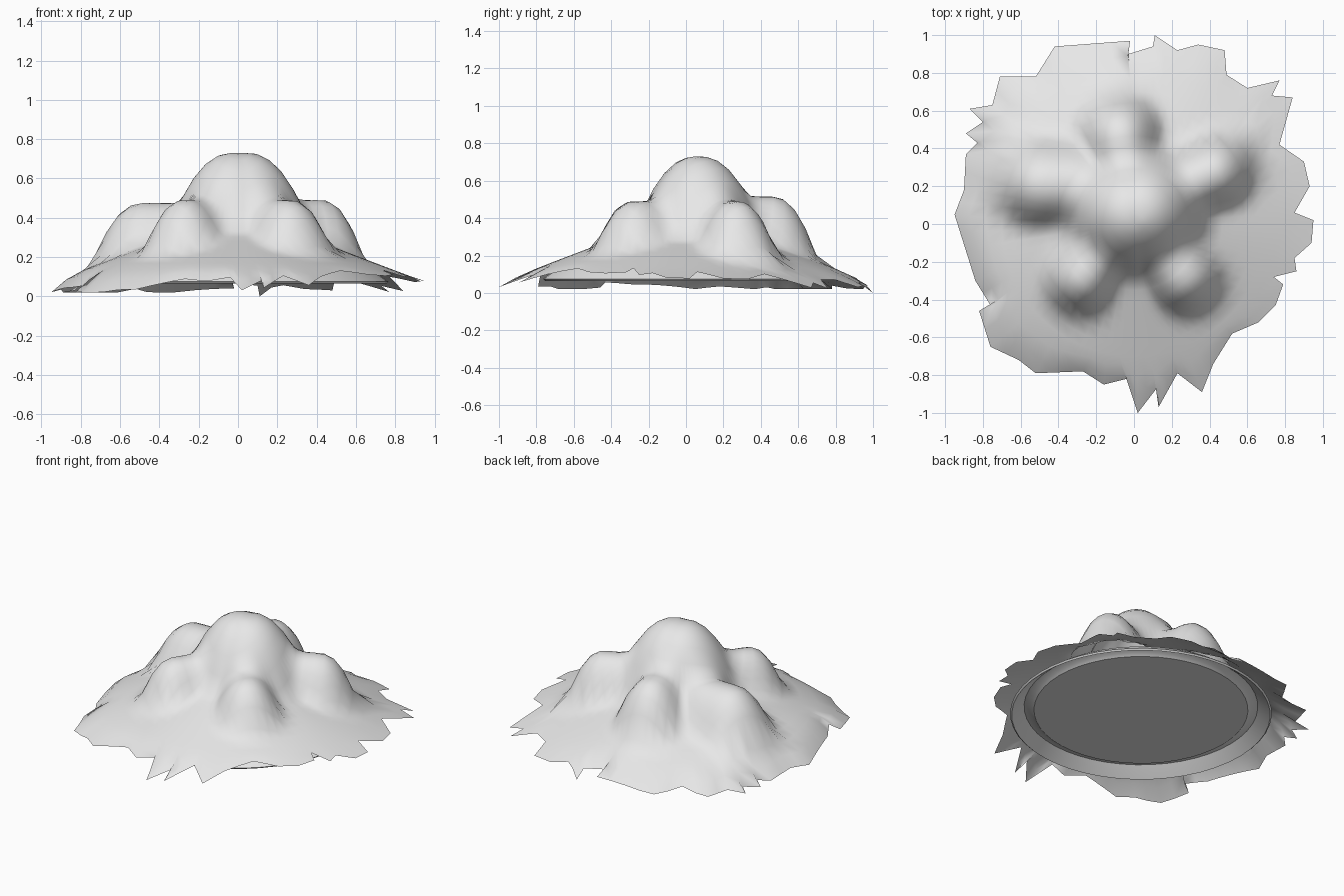
import bpy, bmesh, math
from mathutils import Vector

cube = bpy.data.objects.get("Cube")
if cube:
    bpy.data.objects.remove(cube, do_unlink=True)

# One plain grey for everything
grey = bpy.data.materials.new("light_grey")
grey.use_nodes = True
COLOUR = (0.8, 0.8, 0.8, 1)
grey.diffuse_color = COLOUR
grey.node_tree.nodes["Principled BSDF"].inputs["Base Color"].default_value = COLOUR


def make_object(name, bm, angle):
    bmesh.ops.recalc_face_normals(bm, faces=bm.faces)
    mesh = bpy.data.meshes.new(name)
    bm.to_mesh(mesh)
    bm.free()
    mesh.materials.append(grey)
    obj = bpy.data.objects.new(name, mesh)
    bpy.context.collection.objects.link(obj)
    bpy.ops.object.select_all(action="DESELECT")
    obj.select_set(True)
    bpy.context.view_layer.objects.active = obj
    bpy.ops.object.shade_smooth_by_angle(angle=math.radians(angle))
    return obj


def bridge(bm, ring_a, ring_b):
    n = len(ring_a)
    for i in range(n):
        j = (i + 1) % n
        bm.faces.new((ring_a[i], ring_b[i], ring_b[j], ring_a[j]))


# Lumps under the cloth, each a ridge: start, end, top height, drop, radius
LUMPS = [
    ((-0.02, 0.06), (0.04, 0.07), 0.73, 0.24, 0.27),     # tall middle
    ((-0.04, 0.25), (-0.07, 0.46), 0.515, 0.30, 0.23),   # back
    ((0.22, 0.19), (0.42, 0.27), 0.49, 0.30, 0.22),      # back left
    ((-0.30, 0.21), (-0.48, 0.21), 0.475, 0.28, 0.25),   # right
    ((-0.19, -0.16), (-0.27, -0.28), 0.49, 0.27, 0.21),  # front right
    ((0.18, -0.15), (0.26, -0.27), 0.49, 0.27, 0.22),    # front left
]


def cloth_height(p):
    levels = [0.2 - 0.38 * (p.length - 0.62)]
    for start, end, top, drop, radius in LUMPS:
        a, b = Vector(start), Vector(end)
        t = (p - a).dot(b - a) / (b - a).length_squared
        d = (p - a.lerp(b, min(1, max(0, t)))).length
        levels.append(top - drop * (d / radius) ** 2.3)
    # Soft maximum drapes the sheet between the lumps
    k, peak = 0.028, max(levels)
    return peak + k * math.log(sum(math.exp((h - peak) / k) for h in levels))


# Ragged hem of the cloth, counter-clockwise from the back
HEM = [
    (.11, 1), (.1, .94), (-.03, .9), (-.02, .97), (-.42, .94), (-.52, .78),
    (-.71, .78), (-.75, .63), (-.87, .61), (-.8, .54), (-.89, .48), (-.83, .43),
    (-.89, .37), (-.9, .18), (-.95, .05), (-.84, -.3), (-.76, -.43), (-.82, -.46),
    (-.76, -.65), (-.61, -.72), (-.52, -.79), (-.27, -.78), (-.16, -.85),
    (-.04, -.82), (.02, -1), (.12, -.87), (.13, -.97), (.23, -.79), (.36, -.89),
    (.42, -.74), (.52, -.58), (.66, -.52), (.75, -.43), (.79, -.32), (.74, -.28),
    (.86, -.25), (.85, -.18), (.94, -.1), (.95, .02), (.85, .06), (.93, .2),
    (.9, .33), (.77, .42), (.84, .67), (.73, .68), (.77, .76), (.6, .72),
    (.49, .79), (.48, .92), (.34, .95), (.23, .92),
]
hem = []
for i, p in enumerate(HEM):
    a, b = Vector(p), Vector(HEM[(i + 1) % len(HEM)])
    steps = max(1, round((b - a).length / 0.09))
    hem += [a.lerp(b, s / steps) for s in range(steps)]

# Evened-out directions for the round part of the cloth
count = len(hem)
spokes = [sum((hem[(i + s) % count] for s in range(-3, 4)), Vector((0, 0))).normalized()
          for i in range(count)]

# Cloth: round rings inside, opening out to the ragged hem, which hangs lower on the right
bm = bmesh.new()
INNER, FLAT = 12, 0.7
layers = [([d * (FLAT * i / INNER) for d in spokes], 0) for i in range(1, INNER + 1)]
layers += [([(d * FLAT).lerp(p, t) for d, p in zip(spokes, hem)], t * t * t)
           for t in (0.35, 0.7, 1)]
rings = [[bm.verts.new((*p, max(0.02, cloth_height(p) - sag * (0.025 - 0.03 * p.x))))
          for p in pts] for pts, sag in layers]
for inner, outer in zip(rings, rings[1:]):
    bridge(bm, inner, outer)
centre = bm.verts.new((0, 0, cloth_height(Vector((0, 0)))))
for i, v in enumerate(rings[0]):
    bm.faces.new((centre, v, rings[0][(i + 1) % count]))
# The longest back tip touches the ground
rings[-1][0].co.z = 0
cloth = make_object("draped_cloth", bm, 80)
if cloth.data.polygons[-1].normal.z < 0:
    cloth.data.flip_normals()

# Plate: turned profile (radius, height) with a grooved underside
PROFILE = [(0.65, 0.10), (0.67, 0.115), (0.71, 0.125), (0.74, 0.10),
           (0.785, 0.065), (0.795, 0.075), (0.72, 0.13), (0.6, 0.14)]
SIDES = 48
bm = bmesh.new()
rings = [[bm.verts.new((r * math.cos(i * math.tau / SIDES),
                        r * math.sin(i * math.tau / SIDES), z))
          for i in range(SIDES)] for r, z in PROFILE]
for a, b in zip(rings, rings[1:]):
    bridge(bm, a, b)
bm.faces.new(rings[0])
bm.faces.new(rings[-1])
plate = make_object("plate", bm, 30)
plate.location = (-0.03, 0.03, 0)
